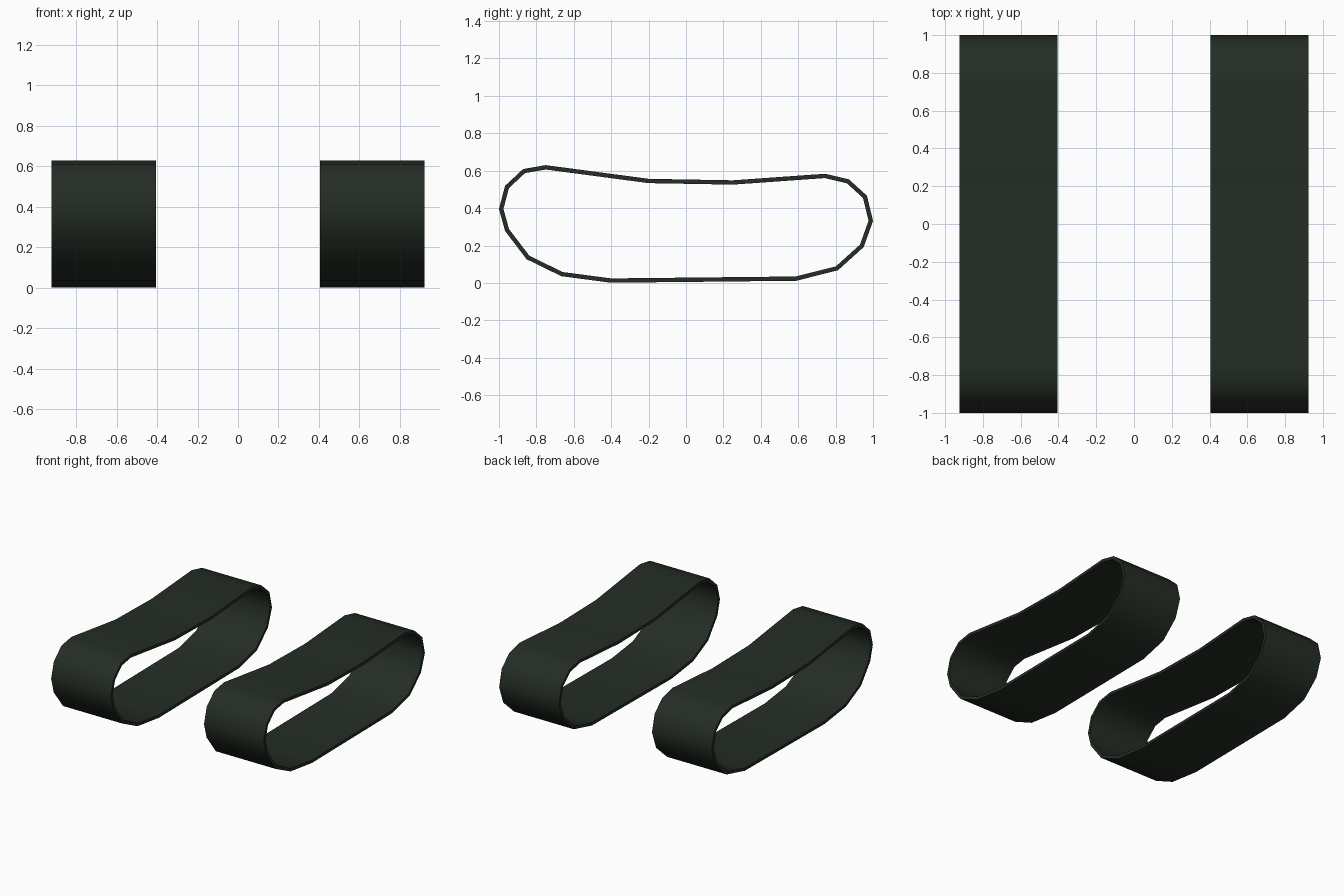
import bpy, bmesh, math
from mathutils import Vector

if "Cube" in bpy.data.objects:
    bpy.data.objects.remove(bpy.data.objects["Cube"])

# Dark green rubber
rubber = bpy.data.materials.new("dark_green_rubber")
rubber.diffuse_color = (0.018, 0.026, 0.018, 1)
rubber.use_nodes = True
rubber.node_tree.nodes["Principled BSDF"].inputs["Base Color"].default_value = rubber.diffuse_color

# Centre line of the belt seen from the right (y, z), counter-clockwise
PATH = [(-0.40, 0.0125), (0.588, 0.023), (0.807, 0.078), (0.94, 0.198),
        (0.988, 0.332), (0.957, 0.46), (0.866, 0.543), (0.743, 0.572),
        (0.25, 0.537), (-0.20, 0.545), (-0.75, 0.618), (-0.866, 0.598),
        (-0.957, 0.513), (-0.988, 0.396), (-0.957, 0.283), (-0.845, 0.136),
        (-0.663, 0.047)]
THICK = 0.023
X_IN, X_OUT = 0.405, 0.923


def offset(points, d):
    """Mitred offset of a closed outline (positive d = outward)."""
    pts = [Vector(p) for p in points]
    out = []
    for i, p in enumerate(pts):
        a = (p - pts[i - 1]).normalized()
        b = (pts[(i + 1) % len(pts)] - p).normalized()
        n = (Vector((a.y, -a.x)) + Vector((b.y, -b.x))).normalized()
        out.append(p + n * d / n.dot(Vector((a.y, -a.x))))
    return out


def track(name, side):
    bm = bmesh.new()
    loops = []
    for d, x in ((THICK / 2, X_IN), (THICK / 2, X_OUT),
                 (-THICK / 2, X_OUT), (-THICK / 2, X_IN)):
        loops.append([bm.verts.new((side * x, p.x, p.y)) for p in offset(PATH, d)])
    n = len(PATH)
    # Outer band, outer rim, inner band, inner rim
    for k in range(4):
        a, b = loops[k], loops[(k + 1) % 4]
        for i in range(n):
            j = (i + 1) % n
            bm.faces.new((a[i], a[j], b[j], b[i]))
    bmesh.ops.recalc_face_normals(bm, faces=bm.faces)
    me = bpy.data.meshes.new(name)
    bm.to_mesh(me)
    bm.free()
    me.materials.append(rubber)
    ob = bpy.data.objects.new(name, me)
    bpy.context.collection.objects.link(ob)
    bpy.ops.object.select_all(action='DESELECT')
    ob.select_set(True)
    bpy.context.view_layer.objects.active = ob
    bpy.ops.object.shade_smooth_by_angle(angle=math.radians(50))


track("right_track_belt", 1)
track("left_track_belt", -1)
